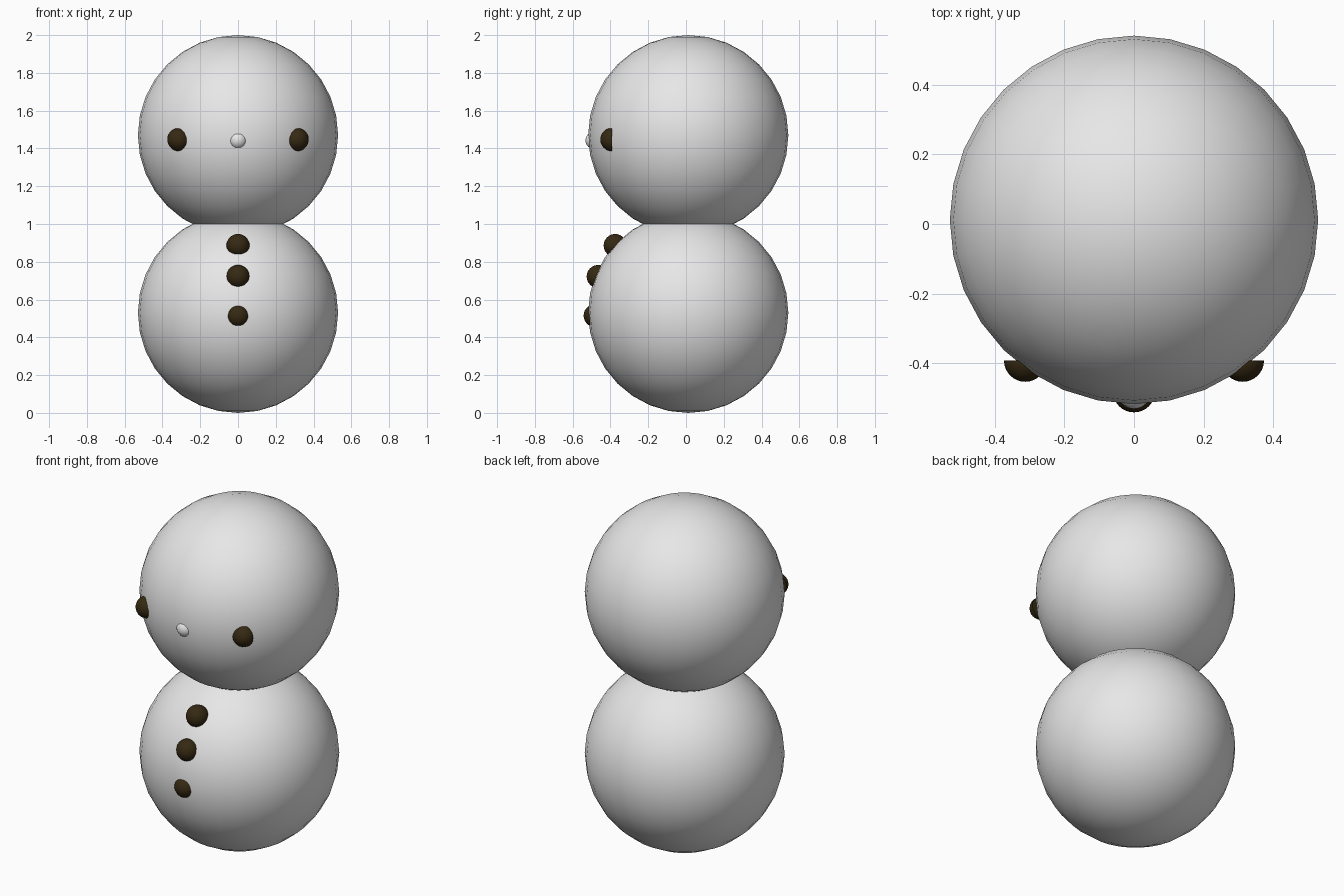
import bpy, bmesh, math
from mathutils import Vector

if "Cube" in bpy.data.objects:
    bpy.data.objects.remove(bpy.data.objects["Cube"])


def material(name, rgb):
    m = bpy.data.materials.new(name)
    m.diffuse_color = (*rgb, 1)
    m.use_nodes = True
    m.node_tree.nodes["Principled BSDF"].inputs["Base Color"].default_value = m.diffuse_color
    return m


SNOW = material("snow_white", (0.8, 0.8, 0.8))
COAL = material("dark_coal", (0.036, 0.022, 0.006))


def ball(name, center, radius, mat, half=False):
    """Smooth ball; half keeps only the front dome and closes it."""
    bm = bmesh.new()
    bmesh.ops.create_uvsphere(bm, u_segments=32, v_segments=16, radius=radius)
    for f in bm.faces:
        f.smooth = True
    if half:
        cut = bmesh.ops.bisect_plane(
            bm, geom=bm.verts[:] + bm.edges[:] + bm.faces[:], dist=1e-5,
            plane_co=(0, 0, 0), plane_no=(0, 1, 0), clear_outer=True)
        rim = [e for e in cut["geom_cut"] if isinstance(e, bmesh.types.BMEdge)]
        cap = bmesh.ops.contextual_create(bm, geom=rim)["faces"]
        for f in cap:
            f.smooth = False
        for e in rim:
            e.smooth = False
        bmesh.ops.recalc_face_normals(bm, faces=bm.faces[:])
    mesh = bpy.data.meshes.new(name)
    bm.to_mesh(mesh)
    bm.free()
    mesh.materials.append(mat)
    ob = bpy.data.objects.new(name, mesh)
    ob.location = Vector(center)
    bpy.context.collection.objects.link(ob)
    return ob


# Two equal snowballs
ball("body", (0, 0.012, 0.53), 0.53, SNOW)
ball("head", (0, 0.012, 1.47), 0.53, SNOW)

# Face: half-dome eyes and a small nose
for side, x in (("left", -0.313), ("right", 0.313)):
    ball(side + "_eye", (x, -0.393, 1.447), 0.061, COAL, half=True)
ball("nose", (0, -0.484, 1.443), 0.048, SNOW)

# Buttons down the front
for label, y, z in (("top", -0.375, 0.886),
                    ("middle", -0.465, 0.722),
                    ("bottom", -0.481, 0.515)):
    ball(label + "_button", (0, y, z), 0.061, COAL)
